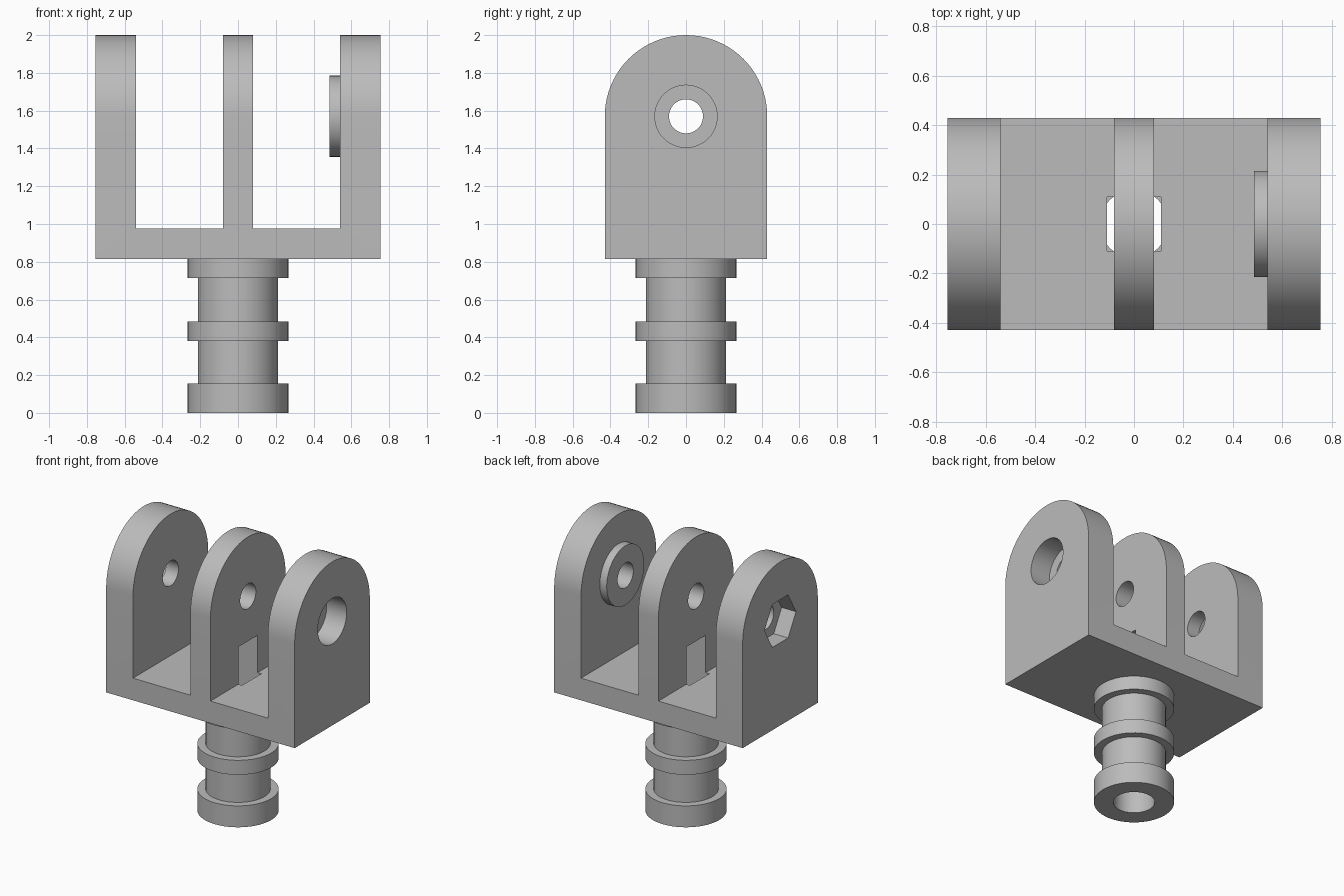
import bpy, bmesh, math
from mathutils import Matrix

if "Cube" in bpy.data.objects:
    bpy.data.objects.remove(bpy.data.objects["Cube"])

grey = bpy.data.materials.new("grey plastic")
grey.diffuse_color = (0.5, 0.5, 0.5, 1)
grey.use_nodes = True
grey.node_tree.nodes["Principled BSDF"].inputs["Base Color"].default_value = grey.diffuse_color

AXIS_Z = 1.57      # height of the hinge axis
HALF_Y = 0.43      # half depth of the bracket
BASE_Z = 0.815     # underside of the bracket
FLOOR_Z = 0.975    # floor between the ears


def add_object(name, bm):
    bmesh.ops.recalc_face_normals(bm, faces=bm.faces)
    mesh = bpy.data.meshes.new(name)
    bm.to_mesh(mesh)
    bm.free()
    ob = bpy.data.objects.new(name, mesh)
    bpy.context.collection.objects.link(ob)
    mesh.materials.append(grey)
    return ob


def prism(name, points, offset):
    """Extrude a closed 3D outline along the offset vector."""
    bm = bmesh.new()
    face = bm.faces.new([bm.verts.new(p) for p in points])
    out = bmesh.ops.extrude_face_region(bm, geom=[face])
    bmesh.ops.translate(bm, vec=offset,
                        verts=[v for v in out["geom"] if isinstance(v, bmesh.types.BMVert)])
    return add_object(name, bm)


def x_rod(name, radius, x0, x1, sides=48):
    """Rod along x on the hinge axis."""
    ring = [(x0, radius * math.cos(2 * math.pi * i / sides),
             AXIS_Z + radius * math.sin(2 * math.pi * i / sides)) for i in range(sides)]
    return prism(name, ring, (x1 - x0, 0, 0))


def boolean(target, tool, operation):
    """Apply a boolean and remove the helper."""
    mod = target.modifiers.new(operation, 'BOOLEAN')
    mod.operation, mod.solver, mod.object = operation, 'EXACT', tool
    bpy.context.view_layer.objects.active = target
    bpy.ops.object.modifier_apply(modifier=mod.name)
    bpy.data.objects.remove(tool)


def smooth(ob):
    bpy.ops.object.select_all(action='DESELECT')
    ob.select_set(True)
    bpy.context.view_layer.objects.active = ob
    bpy.ops.object.shade_smooth_by_angle(angle=math.radians(30))


# Bracket: three-pronged comb trimmed by a round-topped arch
comb = [(-0.755, BASE_Z), (0.755, BASE_Z), (0.755, 2.1), (0.54, 2.1), (0.54, FLOOR_Z),
        (0.08, FLOOR_Z), (0.08, 2.1), (-0.08, 2.1), (-0.08, FLOOR_Z),
        (-0.54, FLOOR_Z), (-0.54, 2.1), (-0.755, 2.1)]
bracket = prism("bracket", [(x, -0.6, z) for x, z in comb], (0, 1.2, 0))
arch = [(-1, HALF_Y, 0.5), *[(-1, HALF_Y * math.cos(math.pi * i / 40),
                              AXIS_Z + HALF_Y * math.sin(math.pi * i / 40)) for i in range(41)],
        (-1, -HALF_Y, 0.5)]
boolean(bracket, prism("arch", arch, (2, 0, 0)), 'INTERSECT')

# Spacer boss on the inside of the right ear
boolean(bracket, x_rod("boss", 0.215, 0.485, 0.6), 'UNION')

# Pin hole, bolt head recess and hexagonal nut pocket
boolean(bracket, x_rod("pin_hole", 0.09, -1, 1), 'DIFFERENCE')
boolean(bracket, x_rod("head_recess", 0.165, 0.595, 1), 'DIFFERENCE')
boolean(bracket, x_rod("nut_pocket", 0.18, -1, -0.64, 6), 'DIFFERENCE')

# Square pocket through the base and the foot of the middle ear
square = [(-0.11, -0.11, 0.7), (0.11, -0.11, 0.7), (0.11, 0.11, 0.7), (-0.11, 0.11, 0.7)]
boolean(bracket, prism("square_pocket", square, (0, 0, 0.545)), 'DIFFERENCE')
smooth(bracket)

# Stem: ribbed hollow post turned around z
profile = [(0.138, 0), (0.267, 0), (0.267, 0.155), (0.213, 0.155), (0.213, 0.38),
           (0.267, 0.38), (0.267, 0.485), (0.213, 0.485), (0.213, 0.715),
           (0.267, 0.715), (0.267, BASE_Z), (0.138, BASE_Z)]
bm = bmesh.new()
verts = [bm.verts.new((r, 0, z)) for r, z in profile]
edges = [bm.edges.new((verts[i - 1], verts[i])) for i in range(len(verts))]
bmesh.ops.spin(bm, geom=verts + edges, cent=(0, 0, 0), axis=(0, 0, 1),
               angle=2 * math.pi, steps=48, use_merge=True)
bmesh.ops.remove_doubles(bm, verts=bm.verts, dist=1e-4)
smooth(add_object("stem", bm))
